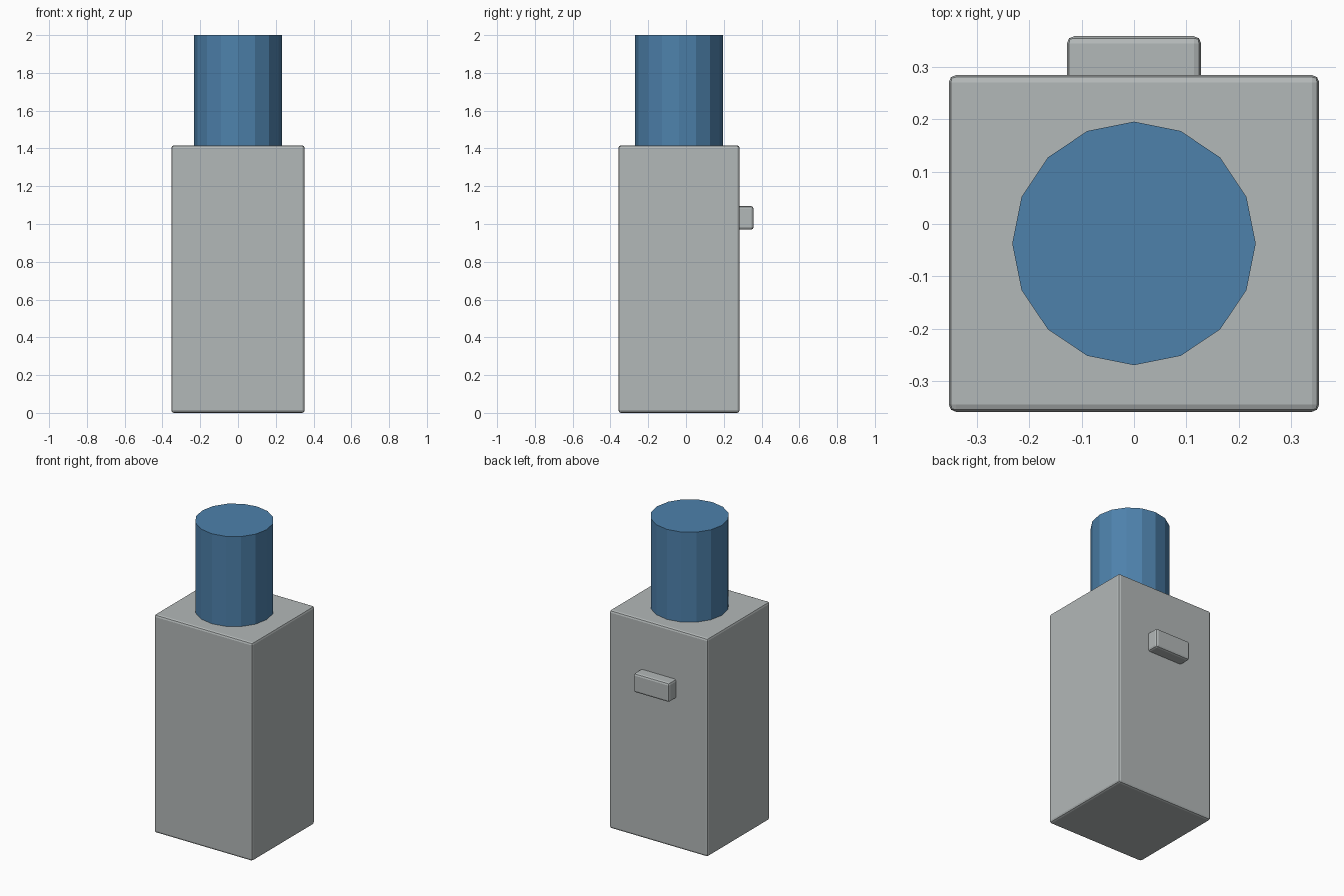
import bpy

if "Cube" in bpy.data.objects:
    bpy.data.objects.remove(bpy.data.objects["Cube"])


def material(name, color):
    m = bpy.data.materials.new(name)
    m.diffuse_color = (*color, 1.0)
    m.use_nodes = True
    m.node_tree.nodes["Principled BSDF"].inputs["Base Color"].default_value = m.diffuse_color
    return m


grey = material("light grey", (0.45, 0.48, 0.48))
blue = material("steel blue", (0.075, 0.22, 0.41))


def box(name, lo, hi, mat, bevel):
    """Softly bevelled box between two corners."""
    centre = [(a + b) / 2 for a, b in zip(lo, hi)]
    bpy.ops.mesh.primitive_cube_add(size=1, location=centre)
    ob = bpy.context.object
    ob.name = name
    ob.scale = [b - a for a, b in zip(lo, hi)]
    bpy.ops.object.transform_apply(location=False, rotation=False, scale=True)
    mod = ob.modifiers.new("edge_bevel", "BEVEL")
    mod.width = bevel
    mod.segments = 2
    ob.data.materials.append(mat)
    return ob


# Tall body and the small tab on its back
box("body", (-0.353, -0.358, 0.0), (0.353, 0.284, 1.416), grey, 0.014)
box("back_tab", (-0.128, 0.25, 0.97), (0.128, 0.358, 1.095), grey, 0.014)

# Sixteen-sided cap on top
bpy.ops.mesh.primitive_cylinder_add(
    vertices=16, radius=0.232, depth=0.584, location=(0, -0.037, 1.708))
cap = bpy.context.object
cap.name = "top_cylinder"
cap.data.materials.append(blue)
